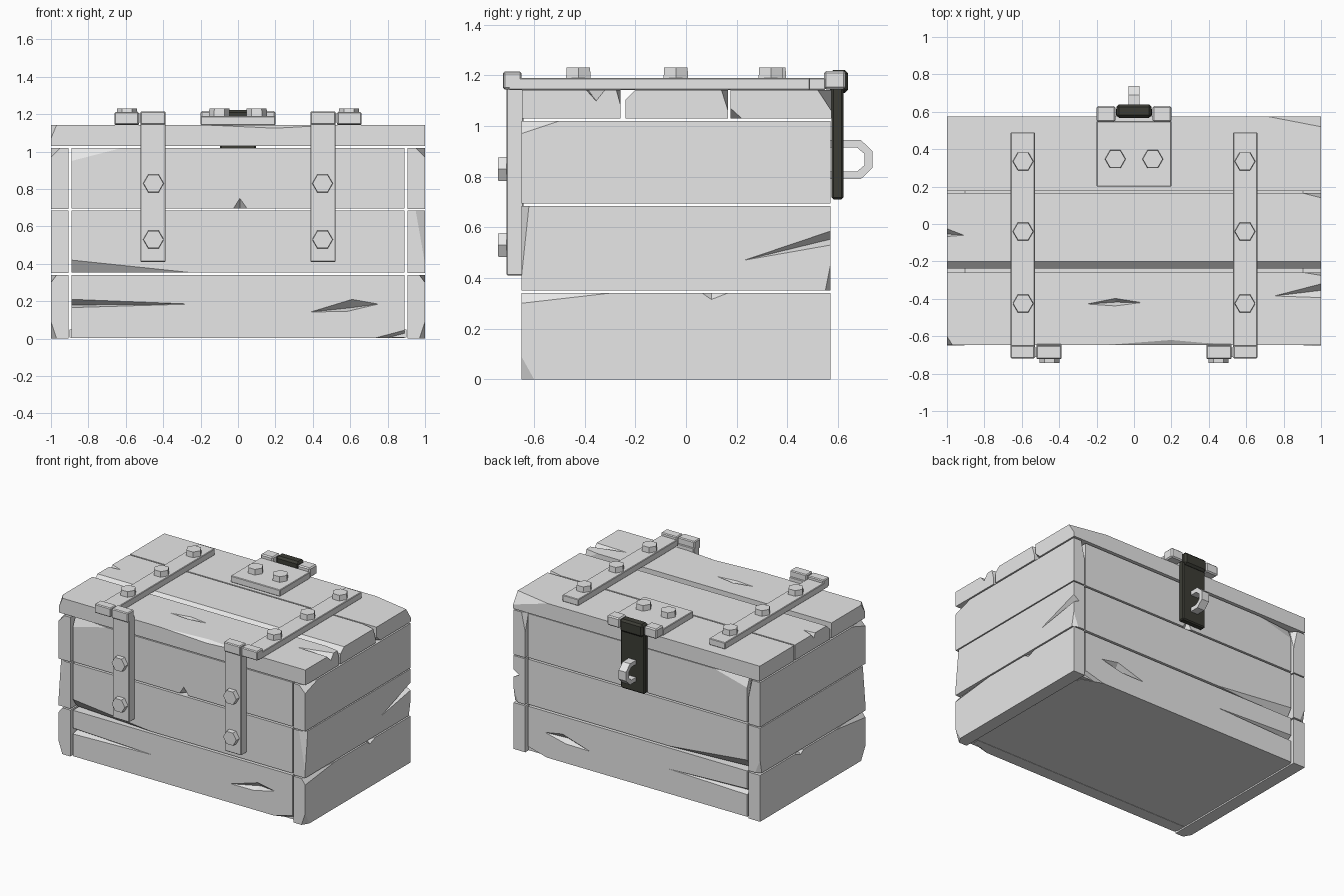
import bpy, bmesh, math
from mathutils import Matrix, Vector

if "Cube" in bpy.data.objects:
    bpy.data.objects.remove(bpy.data.objects["Cube"], do_unlink=True)


def material(name, rgb):
    m = bpy.data.materials.new(name)
    m.use_nodes = True
    m.diffuse_color = (*rgb, 1)
    m.node_tree.nodes["Principled BSDF"].inputs["Base Color"].default_value = (*rgb, 1)
    return m


GREY = material("pale grey", (0.8, 0.8, 0.8))
DARK = material("dark iron", (0.045, 0.046, 0.036))


def finish(name, bm, mat):
    bmesh.ops.recalc_face_normals(bm, faces=bm.faces)
    me = bpy.data.meshes.new(name)
    bm.to_mesh(me)
    bm.free()
    me.materials.append(mat)
    ob = bpy.data.objects.new(name, me)
    bpy.context.scene.collection.objects.link(ob)
    return ob


def box(name, lo, hi, mat=GREY, chips=(), bevel=0):
    """Box between two corners; each chip is three edge points sliced off by a plane."""
    lo, hi = Vector(lo), Vector(hi)
    mid, size = (lo + hi) / 2, hi - lo
    bm = bmesh.new()
    bmesh.ops.create_cube(bm, size=1, matrix=Matrix.Translation(mid) @ Matrix.Diagonal((*size, 1)))
    for pts in chips:
        a, b, c = (Vector(p) for p in pts)
        n = (b - a).cross(c - a).normalized()
        if n.dot(a - mid) < 0:
            n = -n
        geom = bm.verts[:] + bm.edges[:] + bm.faces[:]
        cut = bmesh.ops.bisect_plane(bm, geom=geom, plane_co=a, plane_no=n, clear_outer=True)
        rim = [e for e in cut["geom_cut"] if isinstance(e, bmesh.types.BMEdge)]
        bmesh.ops.holes_fill(bm, edges=rim, sides=0)
    if bevel:
        bmesh.ops.bevel(bm, geom=bm.edges[:], offset=bevel, segments=1, affect='EDGES')
    return finish(name, bm, mat)


def gouge(ob, outline, deep, out):
    """Carve a split: surface outline tapering to the deep points."""
    bm = bmesh.new()
    for p in outline:
        bm.verts.new(p)
        bm.verts.new(Vector(p) + Vector(out) * 0.03)
    for p in deep:
        bm.verts.new(p)
    bmesh.ops.convex_hull(bm, input=bm.verts[:])
    cutter = finish("split_cutter", bm, GREY)
    cutter.hide_render = True
    mod = ob.modifiers.new("split", 'BOOLEAN')
    mod.operation, mod.solver, mod.object = 'DIFFERENCE', 'EXACT', cutter
    bpy.context.view_layer.objects.active = ob
    bpy.ops.object.modifier_apply(modifier=mod.name)
    bpy.data.objects.remove(cutter, do_unlink=True)


def bolt(name, pos, r=0.056, depth=0.04, front=False):
    turn = Matrix.Rotation(math.pi / 2 if front else 0, 4, 'X')
    bm = bmesh.new()
    bmesh.ops.create_cone(bm, cap_ends=True, segments=6, radius1=r, radius2=r * 0.95, depth=depth,
                          matrix=Matrix.Translation(pos) @ turn @ Matrix.Rotation(math.pi / 6, 4, 'Z'))
    finish(name, bm, GREY)


FRONT, BACK = -0.65, 0.57
TIERS = [("lower", 0.0, 0.34), ("middle", 0.35, 0.685), ("upper", 0.693, 1.02)]

# Long wall planks, front and back
for label, y, s in (("front", FRONT + 0.008, -1), ("back", BACK - 0.008, 1)):
    inner = y - s * 0.09
    chips = {
        "lower": [[(0.72, y, 0), (0.89, y, 0.045), (0.89, y - s * 0.06, 0)]],
        "middle": [[(-0.89, y, 0.42), (-0.22, y, 0.35), (-0.89, y - s * 0.05, 0.35)]],
        "upper": [[(-0.89, y, 0.95), (-0.62, y, 1.02), (-0.89, y - s * 0.03, 1.02)]],
    }
    plank = {}
    for tier, z0, z1 in TIERS:
        plank[tier] = box(f"{label}_{tier}_plank", (-0.89, min(y, inner), z0 + 0.004),
                          (0.89, max(y, inner), z1), chips=chips[tier])
    out = (0, s, 0)
    gouge(plank["lower"], [(-0.93, y, 0.165), (-0.93, y, 0.212), (-0.25, y, 0.185)],
          [(-0.93, y - s * 0.05, 0.18)], out)
    gouge(plank["lower"], [(0.39, y, 0.143), (0.61, y, 0.21), (0.75, y, 0.185), (0.58, y, 0.145)],
          [(0.6, y - s * 0.05, 0.165)], out)
    gouge(plank["upper"], [(-0.035, y, 0.68), (0.06, y, 0.68), (0.01, y, 0.75)],
          [(0.01, y - s * 0.05, 0.68)], out)

# End wall planks, running the full depth
for label, s in (("left", 1), ("right", -1)):
    x, inner = s, s * 0.905
    chips = {
        "lower": [[(x, FRONT, 0.3), (x, -0.3, 0.34), (x - s * 0.03, FRONT, 0.34)],
                  [(x - s * 0.03, FRONT, 0), (x, FRONT, 0.09), (x, -0.6, 0)]],
        "middle": [[(x, FRONT, 0.4), (x - s * 0.05, FRONT, 0.685), (x, -0.62, 0.685)],
                   [(x, BACK, 0.45), (x, BACK - 0.02, 0.35), (x - s * 0.04, BACK, 0.35)]],
        "upper": [[(x, FRONT, 0.97), (x, -0.5, 1.02), (x - s * 0.05, FRONT, 1.02)],
                  [(inner, BACK, 0.88), (inner, 0.53, 1.02), (inner + s * 0.03, BACK, 1.02)]],
    }
    plank = {}
    for tier, z0, z1 in TIERS:
        plank[tier] = box(f"{label}_end_{tier}_plank", (min(x, inner), FRONT, z0),
                          (max(x, inner), BACK, z1), chips=chips[tier])
    out = (s, 0, 0)
    gouge(plank["lower"], [(x, 0.05, 0.35), (x, 0.19, 0.35), (x, 0.1, 0.315)],
          [(x - s * 0.04, 0.1, 0.35)], out)
    if s > 0:
        gouge(plank["middle"], [(x, 0.6, 0.535), (x, 0.6, 0.595), (x, 0.23, 0.47)],
              [(x - 0.05, 0.6, 0.56)], out)

# Floor
box("floor", (-0.9, FRONT + 0.03, 0.006), (0.9, BACK - 0.03, 0.05))

# Lid planks
Z0, Z1 = 1.03, 1.142
lid_front = box("lid_front_plank", (-1, -0.648, Z0), (1, -0.258, Z1), chips=[
    [(1, -0.258, 1.08), (1, -0.275, Z1), (0.9, -0.258, Z1)],
    [(-1, -0.6, Z1), (-0.97, -0.648, Z1), (-1, -0.648, 1.07)]])
lid_middle = box("lid_middle_plank", (-1, -0.238, Z0), (1, 0.166, Z1), chips=[
    [(-0.6, -0.2, Z1), (0.4, -0.2, Z1), (0, -0.238, 1.105)],
    [(1, 0.166, 1.06), (1, 0.14, Z1), (0.9, 0.166, Z1)]])
lid_back = box("lid_back_plank", (-1, 0.176, Z0), (1, 0.574, Z1), chips=[
    [(1, 0.574, 1.06), (1, 0.52, Z1), (0.72, 0.574, Z1)],
    [(1, 0.176, 1.07), (1, 0.22, Z0), (0.94, 0.176, Z0)]])
UP = (0, 0, 1)
gouge(lid_front, [(1.04, -0.31, Z1), (1.04, -0.395, Z1), (0.75, -0.385, Z1)],
      [(1.04, -0.35, Z1 - 0.05)], UP)
gouge(lid_front, [(-0.25, -0.428, Z1), (-0.1, -0.398, Z1), (0.04, -0.42, Z1), (-0.1, -0.438, Z1)],
      [(-0.1, -0.418, Z1 - 0.04)], UP)
gouge(lid_front, [(-0.45, -0.67, Z1), (0.75, -0.67, Z1), (0.2, -0.62, Z1)],
      [(0.2, -0.67, Z1 - 0.03)], UP)
gouge(lid_middle, [(-1.04, -0.01, Z1), (-1.04, -0.07, Z1), (-0.91, -0.06, Z1)],
      [(-1.04, -0.05, Z1 - 0.05)], UP)

# Hinge straps with bolts
for label, s in (("left", 1), ("right", -1)):
    def span(a, b):
        return sorted((s * a, s * b))
    a, b = span(0.53, 0.66)
    box(f"{label}_lid_strap", (a, -0.7, Z1), (b, 0.49, 1.19), bevel=0.004)
    box(f"{label}_lid_hinge_knuckle", (a, -0.72, 1.145), (b, -0.65, 1.212), bevel=0.006)
    for i, y in enumerate((-0.425, -0.04, 0.335)):
        bolt(f"{label}_lid_bolt_{i + 1}", (s * 0.593, y, 1.21))
    a, b = span(0.387, 0.522)
    box(f"{label}_front_strap", (a, -0.708, 0.41), (b, -0.642, 1.17), bevel=0.004)
    box(f"{label}_front_hinge_knuckle", (a, -0.722, 1.145), (b, -0.65, 1.215), bevel=0.006)
    a, b = span(0.5, 0.55)
    box(f"{label}_hinge_pin", (a, -0.71, 1.155), (b, -0.66, 1.203))
    for i, z in enumerate((0.53, 0.83)):
        bolt(f"{label}_front_bolt_{i + 1}", (s * 0.452, -0.722, z), front=True)
    # Hasp mounting knuckles and bolts
    a, b = span(0.1, 0.2)
    box(f"{label}_hasp_knuckle", (a, 0.545, 1.145), (b, 0.63, 1.217), bevel=0.008)
    bolt(f"{label}_hasp_bolt", (s * 0.1, 0.347, 1.21))

# Hasp on the back
box("hasp_plate", (-0.2, 0.2, Z1), (0.2, 0.55, 1.19), bevel=0.004)
box("hasp_hinge", (-0.094, 0.568, 1.13), (0.094, 0.64, 1.222), DARK, bevel=0.014)
box("hasp_flap", (-0.097, 0.575, 0.71), (0.097, 0.622, 1.16), DARK, bevel=0.008)

# Staple: chamfered loop standing through the flap
outer = [(0.55, 0.945), (0.69, 0.945), (0.737, 0.9), (0.737, 0.835), (0.69, 0.79), (0.55, 0.79)]
inner = [(0.55, 0.915), (0.675, 0.915), (0.705, 0.89), (0.705, 0.845), (0.675, 0.82), (0.55, 0.82)]
bm = bmesh.new()
o, n = ([bm.verts.new((-0.03, *p)) for p in ring] for ring in (outer, inner))
faces = [bm.faces.new((o[i], o[i + 1], n[i + 1], n[i])) for i in range(len(o) - 1)]
ext = bmesh.ops.extrude_face_region(bm, geom=faces, use_keep_orig=True)
bmesh.ops.translate(bm, vec=(0.06, 0, 0), verts=[v for v in ext["geom"] if isinstance(v, bmesh.types.BMVert)])
finish("staple", bm, GREY)
